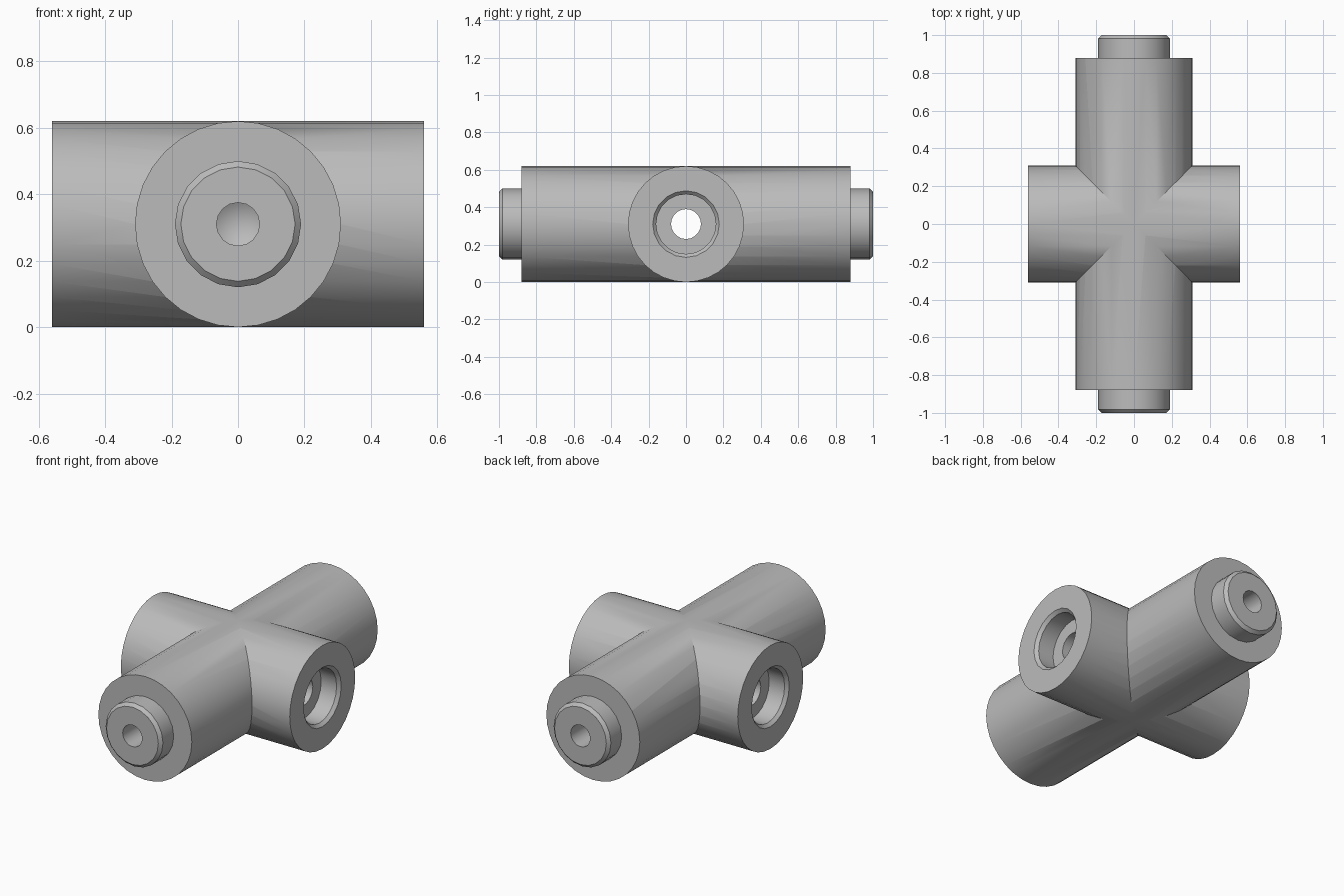
import bpy, bmesh, math
from mathutils import Matrix

if "Cube" in bpy.data.objects:
    bpy.data.objects.remove(bpy.data.objects["Cube"])

R = 0.31          # tube radius, also the height of both axes
LONG, SHORT = 0.88, 0.56
PEG_R, PEG_END = 0.19, 1.0
HOLE_R, HOLE_DEPTH = 0.065, 0.4
SOCKET_R, SOCKET_DEPTH, BORE_R = 0.16, 0.12, 0.08
CHAMFER = 0.018

grey = bpy.data.materials.new("plain grey")
grey.use_nodes = True
grey.diffuse_color = (0.5, 0.5, 0.5, 1)
grey.node_tree.nodes["Principled BSDF"].inputs["Base Color"].default_value = (0.5, 0.5, 0.5, 1)


def lathe(name, profile, sides, axis):
    """Closed solid turned about the x or y axis; profile is (position, radius)."""
    bm = bmesh.new()
    rings = []
    for pos, rad in profile:
        if rad == 0:
            rings.append([bm.verts.new((0, 0, pos))])
            continue
        angles = [math.tau * i / sides for i in range(sides)]
        rings.append([bm.verts.new((rad * math.cos(a), rad * math.sin(a), pos)) for a in angles])
    for a, b in zip(rings, rings[1:]):
        for i in range(sides):
            j = (i + 1) % sides
            if len(a) == 1:
                bm.faces.new((a[0], b[j], b[i]))
            elif len(b) == 1:
                bm.faces.new((a[i], a[j], b[0]))
            else:
                bm.faces.new((a[i], a[j], b[j], b[i]))
    for ring in (rings[0], rings[-1]):
        if len(ring) > 1:
            bm.faces.new(ring)
    bmesh.ops.recalc_face_normals(bm, faces=bm.faces)
    turn = Matrix.Rotation(math.pi / 2, 4, "Y") if axis == "x" else Matrix.Rotation(-math.pi / 2, 4, "X")
    bm.transform(Matrix.Translation((0, 0, R)) @ turn)
    mesh = bpy.data.meshes.new(name)
    bm.to_mesh(mesh)
    bm.free()
    mesh.materials.append(grey)
    obj = bpy.data.objects.new(name, mesh)
    bpy.context.collection.objects.link(obj)
    return obj


def combine(target, tool, operation):
    mod = target.modifiers.new(operation, "BOOLEAN")
    mod.operation, mod.solver, mod.object = operation, "EXACT", tool
    bpy.context.view_layer.objects.active = target
    bpy.ops.object.modifier_apply(modifier=mod.name)
    bpy.data.objects.remove(tool)


def mirrored(half):
    return [(-p, r) for p, r in reversed(half)] + half


# Crossing tubes
body = lathe("cross_fitting", [(-LONG, R), (LONG, R)], 32, "y")
combine(body, lathe("side_tube", [(-SHORT, R), (SHORT, R)], 32, "x"), "UNION")

# Chamfered pegs on the long tube, each with a drilled blind hole
for s in (-1, 1):
    peg = [(s * (LONG - 0.1), PEG_R), (s * (PEG_END - CHAMFER), PEG_R), (s * PEG_END, PEG_R - CHAMFER)]
    combine(body, lathe("peg", peg, 20, "y"), "UNION")
    bottom = PEG_END - HOLE_DEPTH
    drill = [(s * (PEG_END + 0.1), HOLE_R), (s * bottom, HOLE_R), (s * (bottom - HOLE_R * 0.58), 0)]
    combine(body, lathe("drill", drill, 16, "y"), "DIFFERENCE")

# Chamfered sockets in the short tube, joined by a through bore
floor = SHORT - SOCKET_DEPTH
socket = [(floor, BORE_R), (floor, SOCKET_R), (SHORT - CHAMFER, SOCKET_R),
          (SHORT, SOCKET_R + CHAMFER), (SHORT + 0.1, SOCKET_R + CHAMFER)]
combine(body, lathe("socket_cutter", mirrored(socket), 20, "x"), "DIFFERENCE")

bpy.ops.object.select_all(action="DESELECT")
body.select_set(True)
bpy.context.view_layer.objects.active = body
bpy.ops.object.shade_smooth_by_angle(angle=math.radians(30))
